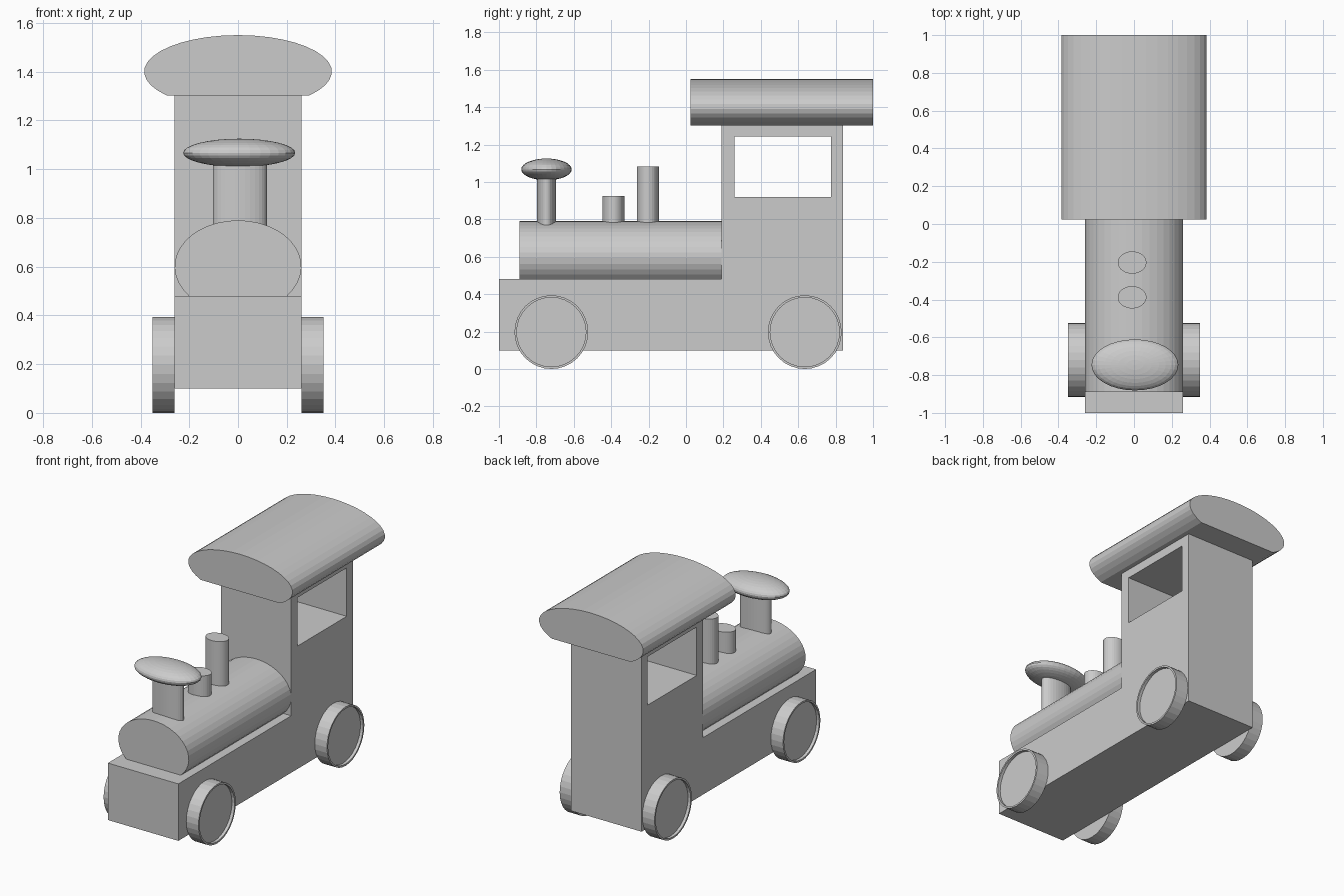
import bpy, bmesh, math
from mathutils import Matrix, Vector

if "Cube" in bpy.data.objects:
    bpy.data.objects.remove(bpy.data.objects["Cube"])

grey = bpy.data.materials.new("plain_grey")
grey.diffuse_color = (0.6, 0.6, 0.6, 1)
grey.use_nodes = True
grey.node_tree.nodes["Principled BSDF"].inputs["Base Color"].default_value = grey.diffuse_color


def finish(name, bm):
    bmesh.ops.recalc_face_normals(bm, faces=bm.faces[:])
    mesh = bpy.data.meshes.new(name)
    bm.to_mesh(mesh)
    bm.free()
    mesh.materials.append(grey)
    ob = bpy.data.objects.new(name, mesh)
    bpy.context.collection.objects.link(ob)
    return ob


def box(name, lo, hi):
    lo, hi = Vector(lo), Vector(hi)
    bm = bmesh.new()
    bmesh.ops.create_cube(bm, size=1, matrix=Matrix.Translation((lo + hi) / 2)
                          @ Matrix.Diagonal((*(hi - lo), 1)))
    return finish(name, bm)


def cut_ellipse(name, rx, rz, cz, floor, y0, y1, n=28):
    """Lengthwise elliptical bar with its underside cut flat at z = floor."""
    a = math.asin((cz - floor) / rz)
    bm = bmesh.new()
    ring = []
    for i in range(n + 1):
        t = -a + (math.pi + 2 * a) * i / n
        ring.append(bm.verts.new((rx * math.cos(t), y0, cz + rz * math.sin(t))))
    face = bm.faces.new(ring)
    out = bmesh.ops.extrude_face_region(bm, geom=[face])["geom"]
    bmesh.ops.translate(bm, vec=(0, y1 - y0, 0),
                        verts=[v for v in out if isinstance(v, bmesh.types.BMVert)])
    if face.is_valid and not any(len(f.verts) == n + 1 and f.calc_center_median().y < y0 + 1e-4
                                 for f in bm.faces):
        bm.faces.new(ring)
    return finish(name, bm)


def pipe(name, x, y, rx, ry, z0, z1):
    bm = bmesh.new()
    bmesh.ops.create_cone(bm, cap_ends=True, segments=32, radius1=1, radius2=1, depth=1,
                          matrix=Matrix.Translation((x, y, (z0 + z1) / 2))
                          @ Matrix.Diagonal((rx, ry, z1 - z0, 1)))
    return finish(name, bm)


def wheel(name, side, y):
    """Disc with a thin raised rim on its outer face."""
    bm = bmesh.new()
    bmesh.ops.create_cone(bm, cap_ends=True, segments=32, radius1=0.197, radius2=0.197,
                          depth=0.09, matrix=Matrix.Translation((side * 0.305, y, 0.197))
                          @ Matrix.Rotation(math.pi / 2, 4, 'Y'))
    bm.normal_update()
    cap = [f for f in bm.faces if f.normal.x * side > 0.9]
    bmesh.ops.inset_region(bm, faces=cap, thickness=0.012)
    rim = bmesh.ops.extrude_face_region(bm, geom=cap)["geom"]
    bmesh.ops.translate(bm, vec=(-side * 0.02, 0, 0),
                        verts=[v for v in rim if isinstance(v, bmesh.types.BMVert)])
    bmesh.ops.delete(bm, geom=[f for f in cap if f.is_valid], context='FACES_ONLY')
    return finish(name, bm)


# Chassis
box("chassis", (-0.26, -1.0, 0.10), (0.26, 0.84, 0.48))

# Cab with a window opening cut right through
cab = box("cab", (-0.26, 0.19, 0.48), (0.26, 0.84, 1.305))
cutter = box("window_cutter", (-0.5, 0.258, 0.92), (0.5, 0.775, 1.243))
cutter.hide_render = True
mod = cab.modifiers.new("window", 'BOOLEAN')
mod.operation = 'DIFFERENCE'
mod.solver = 'EXACT'
mod.object = cutter
bpy.context.view_layer.objects.active = cab
bpy.ops.object.modifier_apply(modifier=mod.name)
bpy.data.objects.remove(cutter)

# Boiler and roof
cut_ellipse("boiler", 0.26, 0.19, 0.60, 0.48, -0.89, 0.19)
cut_ellipse("roof", 0.385, 0.15, 1.40, 1.302, 0.025, 1.0)

# Funnel with its flattened dome, and the two smaller stacks
pipe("funnel", 0.008, -0.746, 0.11, 0.051, 0.72, 1.05)
bm = bmesh.new()
bmesh.ops.create_uvsphere(bm, u_segments=32, v_segments=16, radius=1,
                          matrix=Matrix.Translation((0.005, -0.746, 1.067))
                          @ Matrix.Diagonal((0.23, 0.135, 0.058, 1)))
finish("funnel_dome", bm)
pipe("short_stack", -0.01, -0.388, 0.076, 0.059, 0.72, 0.925)
pipe("tall_stack", -0.01, -0.204, 0.076, 0.059, 0.72, 1.083)

# Wheels
for side, label in ((-1, "left"), (1, "right")):
    for y, end in ((-0.72, "front"), (0.635, "rear")):
        wheel(f"{end}_{label}_wheel", side, y)
